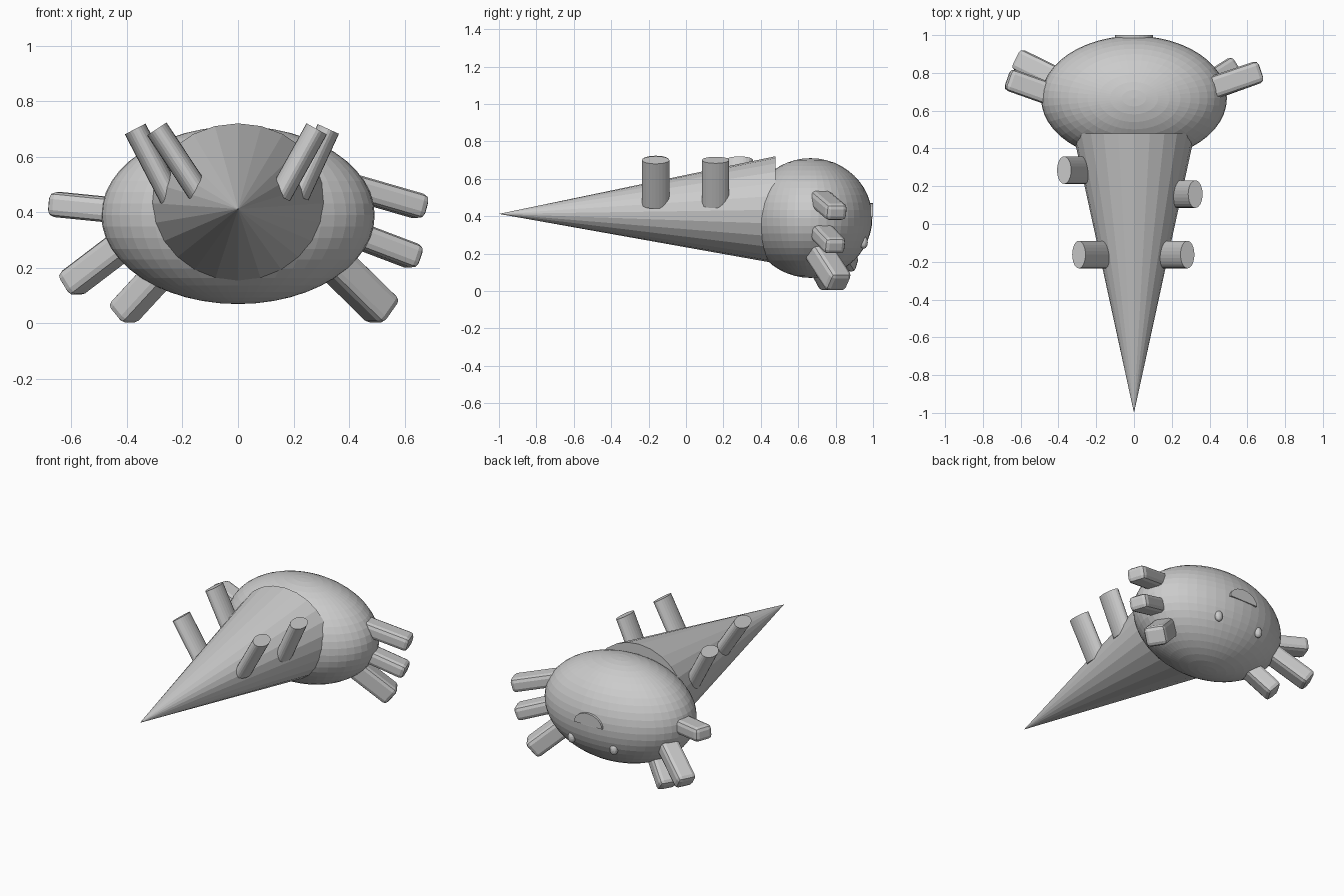
import bpy, bmesh, math
from mathutils import Vector, Matrix

if "Cube" in bpy.data.objects:
    bpy.data.objects.remove(bpy.data.objects["Cube"])


def make(name, bm):
    bmesh.ops.recalc_face_normals(bm, faces=bm.faces)
    me = bpy.data.meshes.new(name)
    bm.to_mesh(me)
    bm.free()
    ob = bpy.data.objects.new(name, me)
    bpy.context.collection.objects.link(ob)
    return ob


def ellipsoid(name, centre, radii, seg, rings):
    bm = bmesh.new()
    bmesh.ops.create_uvsphere(bm, u_segments=seg, v_segments=rings, radius=1)
    bmesh.ops.transform(bm, verts=bm.verts,
                        matrix=Matrix.Translation(centre) @ Matrix.Diagonal((*radii, 1)))
    return make(name, bm)


def loft(bm, a, b):
    for i in range(len(a)):
        j = (i + 1) % len(a)
        bm.faces.new((a[i], a[j], b[j], b[i]))


# rounded body
ellipsoid("body", (0, 0.666, 0.39), (0.492, 0.33, 0.32), 48, 24)

# long cone with its point at the front
bm = bmesh.new()
n = 24
apex = bm.verts.new((0, -1, 0.412))
ring = [bm.verts.new((0.322 * math.sin(2 * math.pi * i / n), 0.478,
                      0.434 + 0.286 * math.cos(2 * math.pi * i / n))) for i in range(n)]
for i in range(n):
    bm.faces.new((apex, ring[i], ring[(i + 1) % n]))
bm.faces.new(ring)
make("cone", bm)


# oval pegs leaning outward from the cone
def peg(name, y, bottom, top):
    a, b = Vector((bottom[0], y, bottom[1])), Vector((top[0], y, top[1]))
    axis = (b - a).normalized()
    side = Vector((axis.z, 0, -axis.x))
    bm = bmesh.new()
    n = 24
    rings = [[bm.verts.new(c + side * 0.042 * math.cos(2 * math.pi * i / n)
                           + Vector((0, 0.073 * math.sin(2 * math.pi * i / n), 0)))
              for i in range(n)] for c in (a, b)]
    loft(bm, *rings)
    for r in rings:
        bm.faces.new(r)
    make(name, bm)


peg("peg_front_right", -0.162, (0.15, 0.46), (0.283, 0.70))
peg("peg_front_left", -0.162, (-0.14, 0.47), (-0.292, 0.70))
peg("peg_back_right", 0.158, (0.215, 0.46), (0.325, 0.70))
peg("peg_back_left", 0.285, (-0.24, 0.45), (-0.37, 0.70))


# chamfered block legs, each from a root inside the body to a tip
def leg(name, root, tip, width, thick):
    root, tip = Vector(root), Vector(tip)
    d = tip - root
    root -= d * 0.3
    d = tip - root
    bm = bmesh.new()
    bmesh.ops.create_cube(bm, size=1)
    bmesh.ops.scale(bm, vec=(d.length, width, thick), verts=bm.verts)
    bmesh.ops.bevel(bm, geom=bm.edges[:], offset=0.025, segments=2, profile=0.5,
                    affect='EDGES')
    m = Matrix.Translation((root + tip) / 2) @ d.to_track_quat('X', 'Z').to_matrix().to_4x4()
    bmesh.ops.transform(bm, verts=bm.verts, matrix=m)
    make(name, bm)


for name, root, tip, w, t in (
        ("leg_right_upper", (0.44, 0.73, 0.483), (0.668, 0.808, 0.417), 0.12, 0.09),
        ("leg_right_middle", (0.45, 0.73, 0.310), (0.645, 0.80, 0.236), 0.12, 0.09),
        ("leg_right_lower", (0.37, 0.72, 0.195), (0.528, 0.82, 0.040), 0.13, 0.12),
        ("leg_left_upper", (-0.45, 0.69, 0.408), (-0.67, 0.768, 0.430), 0.12, 0.09),
        ("leg_left_middle", (-0.43, 0.78, 0.272), (-0.61, 0.868, 0.135), 0.12, 0.10),
        ("leg_left_lower", (-0.30, 0.71, 0.160), (-0.42, 0.78, 0.030), 0.12, 0.10)):
    leg(name, root, tip, w, t)

# small eyes on the rear of the body
for s, side in ((-1, "left"), (1, "right")):
    ellipsoid("eye_" + side, (0.15 * s, 0.95, 0.26), (0.025, 0.022, 0.034), 16, 10)

# half-round nose plate above the eyes
bm = bmesh.new()
rings = [[bm.verts.new((0.1 * math.cos(math.pi * i / 12), y,
                        0.395 + 0.075 * math.sin(math.pi * i / 12))) for i in range(13)]
         for y in (0.95, 1.0)]
loft(bm, *rings)
for r in rings:
    bm.faces.new(r)
make("nose", bm)
